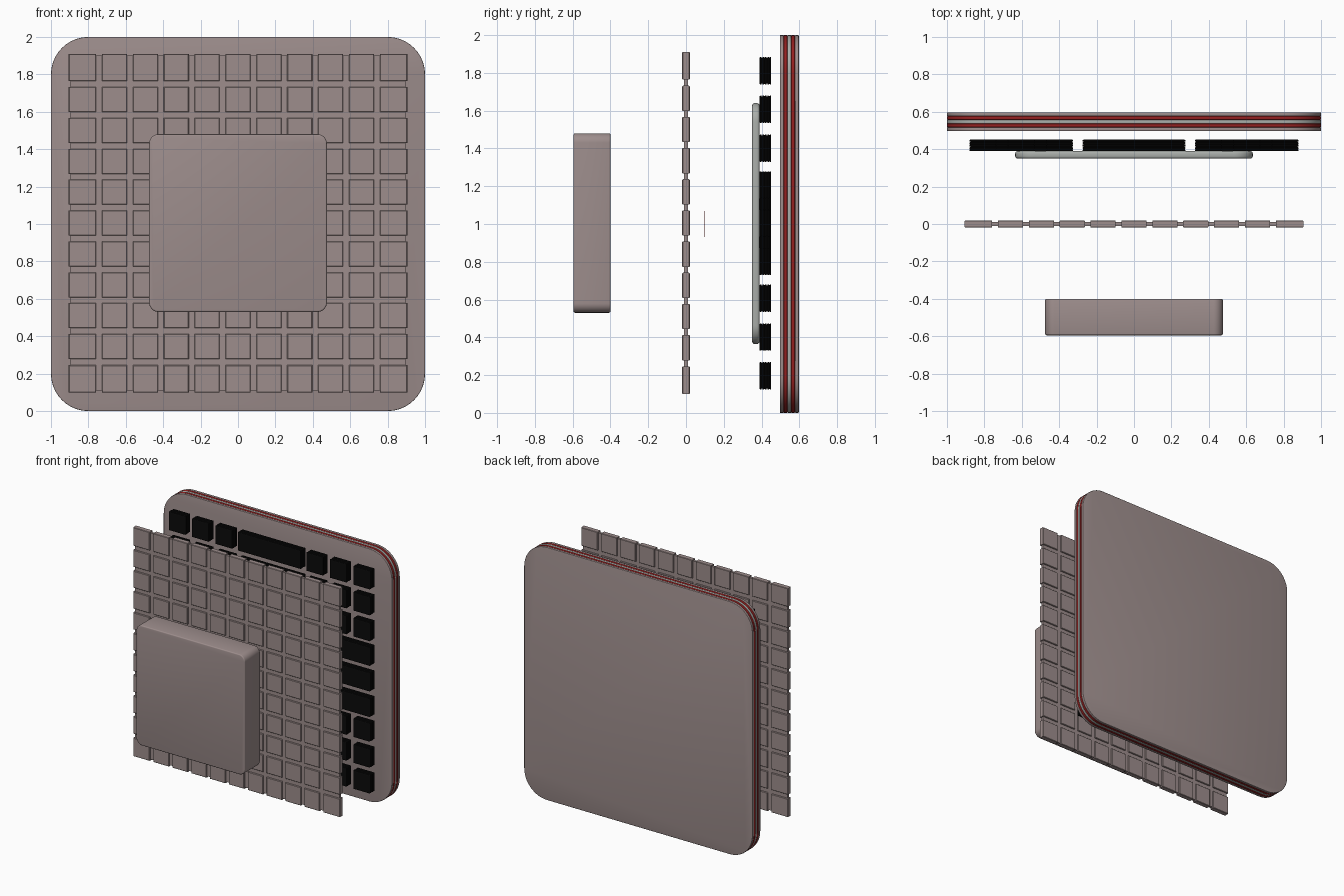
import bpy, bmesh, math

if "Cube" in bpy.data.objects:
    bpy.data.objects.remove(bpy.data.objects["Cube"])

ZC = 1.0  # centre height of the stack


def material(name, rgb):
    m = bpy.data.materials.new(name)
    m.diffuse_color = (*rgb, 1)
    m.use_nodes = True
    m.node_tree.nodes["Principled BSDF"].inputs["Base Color"].default_value = m.diffuse_color
    return m


TAUPE = material("taupe", (0.34, 0.27, 0.265))
GREY = material("light_grey", (0.40, 0.42, 0.40))
RED = material("red", (0.30, 0.015, 0.015))
BLACK = material("black", (0.003, 0.003, 0.003))


def outline(x0, x1, z0, z1, r, seg=10):
    """Rounded rectangle in the x-z plane."""
    if r <= 0:
        return [(x0, z0), (x1, z0), (x1, z1), (x0, z1)]
    pts = []
    for cx, cz, a0 in ((x0 + r, z0 + r, 180), (x1 - r, z0 + r, 270),
                       (x1 - r, z1 - r, 0), (x0 + r, z1 - r, 90)):
        for i in range(seg + 1):
            a = math.radians(a0 + 90 * i / seg)
            pts.append((cx + r * math.cos(a), cz + r * math.sin(a)))
    return pts


def loft(bm, rect, rings, r=0):
    """Skin a stack of (y, inset) rings of a rounded rectangle and cap both ends."""
    x0, x1, z0, z1 = rect
    loops = []
    for y, d in rings:
        pts = outline(x0 + d, x1 - d, z0 + d, z1 - d, r - d if r else 0)
        loops.append([bm.verts.new((x, y, z + ZC)) for x, z in pts])
    n = len(loops[0])
    for a, b in zip(loops, loops[1:]):
        for i in range(n):
            j = (i + 1) % n
            bm.faces.new((a[i], a[j], b[j], b[i]))
    bm.faces.new(list(reversed(loops[0])))
    bm.faces.new(loops[-1])


def soft(y0, y1, b, seg=3):
    """Ring list for a slab whose front and back rims are rounded by b."""
    arc = [(b - b * math.cos(t), b - b * math.sin(t))
           for t in (math.pi / 2 * i / seg for i in range(seg + 1))]
    return [(y0 + h, d) for h, d in arc] + [(y1 - h, d) for h, d in reversed(arc)]


def finish(name, bm, mat, smooth=False):
    bmesh.ops.recalc_face_normals(bm, faces=bm.faces)
    me = bpy.data.meshes.new(name)
    bm.to_mesh(me)
    bm.free()
    me.materials.append(mat)
    ob = bpy.data.objects.new(name, me)
    bpy.context.collection.objects.link(ob)
    if smooth:
        bpy.ops.object.select_all(action='DESELECT')
        ob.select_set(True)
        bpy.context.view_layer.objects.active = ob
        bpy.ops.object.shade_smooth_by_angle(angle=math.radians(35))
    return ob


def slab(name, half, y0, y1, r, b, mat):
    bm = bmesh.new()
    loft(bm, (-half, half, -half, half), soft(y0, y1, b), r)
    return finish(name, bm, mat, True)


# front lid block
bm = bmesh.new()
loft(bm, (-0.475, 0.475, -0.47, 0.48), soft(-0.595, -0.40, 0.008), 0.05)
finish("front_block", bm, TAUPE, True)

# tiled grid: raised tiles on a thinner web
spans = [(0.165 * i - 0.067, 0.165 * i + 0.067) for i in range(-4, 5)]
spans = [(-0.905, -0.76)] + spans + [(0.76, 0.905)]
bm = bmesh.new()
for x0, x1 in spans:
    for z0, z1 in spans:
        loft(bm, (x0, x1, z0 + 0.005, z1 + 0.005),
             [(-0.02, 0.003), (-0.017, 0), (0.017, 0), (0.02, 0.003)])
finish("grid_tiles", bm, TAUPE)
bm = bmesh.new()
loft(bm, (-0.896, 0.896, -0.891, 0.901), [(-0.01, 0), (0.01, 0)])
finish("grid_web", bm, TAUPE)

# paper-thin red marking strips behind the grid
bm = bmesh.new()
for x0, x1 in ((-0.33, 0.26), (0.275, 0.325)):
    loft(bm, (x0, x1, -0.07, 0.07), [(0.099, 0), (0.1, 0)])
finish("marking_strips", bm, RED)

# light grey plate
bm = bmesh.new()
loft(bm, (-0.635, 0.635, -0.635, 0.64), soft(0.35, 0.389, 0.012), 0.10)
finish("grey_plate", bm, GREY, True)

# ribbed black blocks: small corner cells, long edge bars, one large centre
outer = [(0.325, 0.47), (0.53, 0.675), (0.735, 0.88)]
outer += [(-b, -a) for a, b in outer]
inner = [(-0.275, 0.275)]
LAYERS = 7
step = 0.062 / LAYERS
ribs = [(0.389, 0.006)]
for i in range(LAYERS):
    y = 0.389 + i * step
    ribs += [(y + 0.25 * step, 0), (y + 0.75 * step, 0), (y + step, 0.006)]


def blocks(name, xs, zs):
    bm = bmesh.new()
    for x0, x1 in xs:
        for z0, z1 in zs:
            loft(bm, (x0, x1, z0 + 0.004, z1 + 0.004), ribs)
    finish(name, bm, BLACK)


blocks("corner_blocks", outer, outer)
blocks("centre_block", inner, inner)
thirds = [(c - 0.0725, c + 0.0725) for c in (-0.2025, 0, 0.2025)]
blocks("top_bottom_bars", inner, outer)
blocks("side_bars", [(-0.88, -0.325), (0.325, 0.88)], thirds)

# layered back panel
for i, (name, mat) in enumerate((("panel_front", TAUPE), ("panel_red_front", RED),
                                 ("panel_core", GREY), ("panel_red_back", RED),
                                 ("panel_back", TAUPE))):
    y = 0.497 + 0.02 * i
    slab(name, 1.0, y, y + 0.02, 0.20, 0.004, mat)
